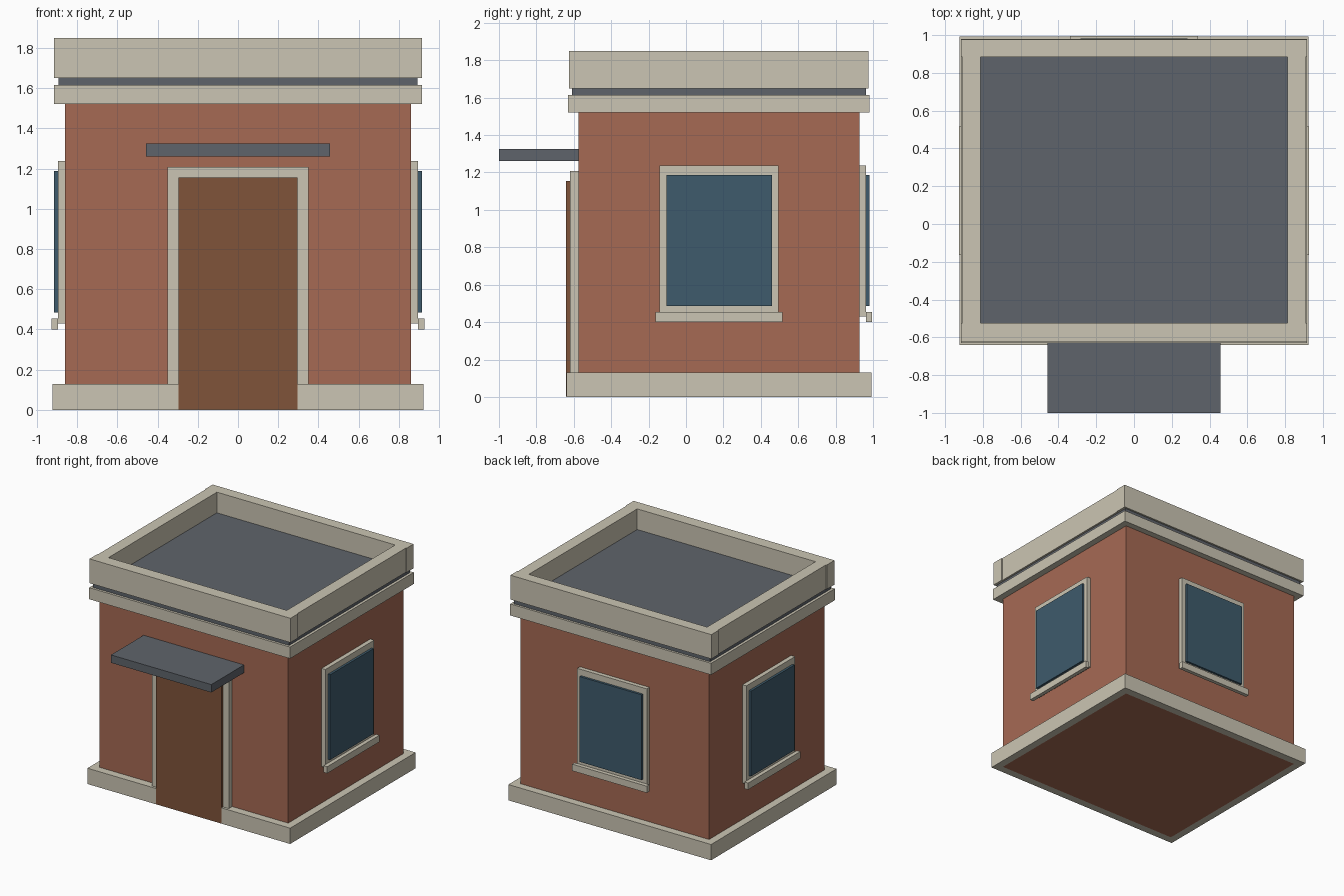
import bpy
from mathutils import Matrix, Vector

old = bpy.data.objects.get("Cube")
if old:
    bpy.data.objects.remove(old, do_unlink=True)


def material(name, rgb):
    """Flat material from 0-255 display values, converted to linear."""
    linear = [((c / 255 + 0.055) / 1.055) ** 2.4 for c in rgb] + [1]
    mat = bpy.data.materials.new(name)
    mat.use_nodes = True
    mat.diffuse_color = linear
    mat.node_tree.nodes["Principled BSDF"].inputs["Base Color"].default_value = linear
    return mat


BRICK = material("brick red", (166, 106, 84))
STONE = material("pale stone", (203, 197, 179))
SLATE = material("slate grey", (95, 100, 107))
WOOD = material("door brown", (128, 84, 58))
GLASS = material("window blue", (62, 91, 108))

BOX_FACES = [(0, 2, 3, 1), (4, 5, 7, 6), (0, 1, 5, 4),
             (2, 6, 7, 3), (0, 4, 6, 2), (1, 3, 7, 5)]


def box(name, x, y, z, mat, place=Matrix()):
    """Box from its x, y and z ranges, moved by an optional placement matrix."""
    corners = [place @ Vector((a, b, c)) for c in z for b in y for a in x]
    mesh = bpy.data.meshes.new(name)
    mesh.from_pydata(corners, [], BOX_FACES)
    mesh.materials.append(mat)
    obj = bpy.data.objects.new(name, mesh)
    bpy.context.collection.objects.link(obj)
    return obj


def ring(name, outer, inner, z, mat, side_inset=0.0):
    """Four bars around a rectangle; each rectangle is (half width, y min, y max)."""
    ox, oy0, oy1 = outer
    ix, iy0, iy1 = inner
    box(name + "_front", (-ox, ox), (oy0, iy0), z, mat)
    box(name + "_back", (-ox, ox), (iy1, oy1), z, mat)
    box(name + "_left", (ix, ox - side_inset), (iy0, iy1), z, mat)
    box(name + "_right", (side_inset - ox, -ix), (iy0, iy1), z, mat)


# Body and plinth
WALL_X, FRONT, BACK = 0.86, -0.575, 0.928
MID = (FRONT + BACK) / 2
box("walls", (-WALL_X, WALL_X), (FRONT, BACK), (0, 1.53), BRICK)
ring("plinth", (0.923, -0.64, 0.992), (WALL_X, FRONT, BACK), (0, 0.13), STONE)

# Cornice, roof slab and parapet
box("cornice", (-0.915, 0.915), (-0.63, 0.98), (1.52, 1.615), STONE)
box("roof_slab", (-0.893, 0.893), (-0.61, 0.962), (1.615, 1.68), SLATE)
ring("parapet", (0.915, -0.625, 0.977), (0.812, -0.525, 0.885),
     (1.65, 1.85), STONE, side_inset=0.006)

# Entrance
box("door", (-0.297, 0.297), (-0.642, FRONT), (0.002, 1.155), WOOD)
box("door_frame", (-0.35, 0.35), (-0.62, FRONT), (0.1, 1.208), STONE)
box("door_canopy", (-0.457, 0.457), (-1.0, FRONT), (1.26, 1.325), SLATE)

# Windows: built facing +x at the wall surface, then turned into place
quarter = Matrix.Rotation(1.5707963, 4, "Z")
placements = {
    "left": Matrix.Translation((WALL_X, MID, 0)),
    "back": Matrix.Translation((0, BACK, 0)) @ quarter,
    "right": Matrix.Translation((-WALL_X, MID, 0)) @ quarter @ quarter,
}
for side, place in placements.items():
    box(side + "_window_frame", (0, 0.035), (-0.317, 0.317), (0.43, 1.238), STONE, place)
    box(side + "_window_pane", (0.034, 0.054), (-0.282, 0.282), (0.485, 1.187), GLASS, place)
    box(side + "_window_sill", (0.035, 0.067), (-0.34, 0.34), (0.4, 0.455), STONE, place)
